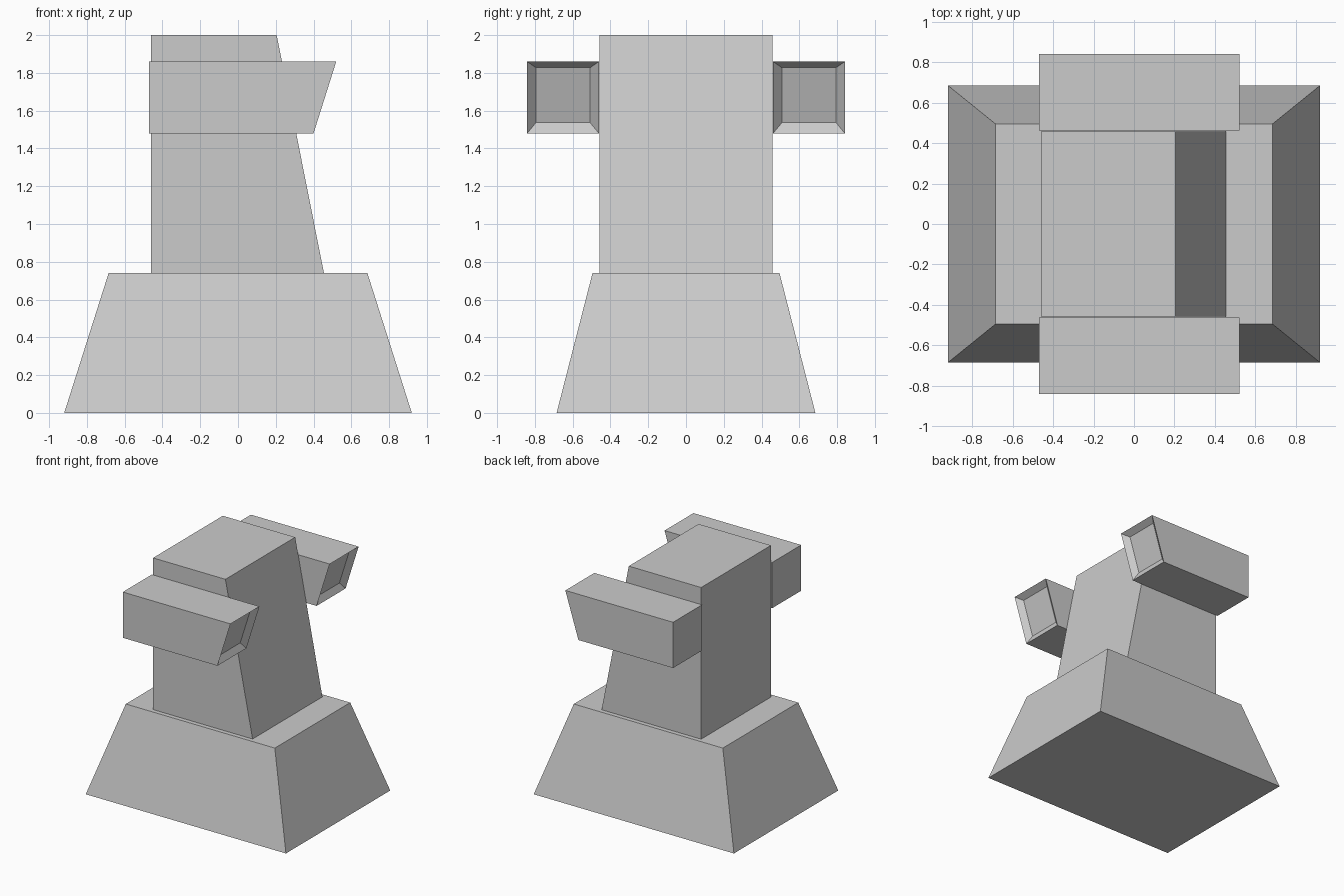
import bpy, bmesh

if "Cube" in bpy.data.objects:
    bpy.data.objects.remove(bpy.data.objects["Cube"])


def block(name, bottom, top, y_offset=0.0):
    """Six-sided block from two rectangles, each (x0, x1, half_depth, z)."""
    bm = bmesh.new()
    rings = []
    for x0, x1, hy, z in (bottom, top):
        corners = ((x0, -hy), (x1, -hy), (x1, hy), (x0, hy))
        rings.append([bm.verts.new((x, y + y_offset, z)) for x, y in corners])
    lo, hi = rings
    bm.faces.new(lo[::-1])
    bm.faces.new(hi)
    for i in range(4):
        j = (i + 1) % 4
        bm.faces.new((lo[i], lo[j], hi[j], hi[i]))
    bm.normal_update()
    mesh = bpy.data.meshes.new(name)
    obj = bpy.data.objects.new(name, mesh)
    bpy.context.collection.objects.link(obj)
    return obj, bm


def finish(obj, bm):
    bm.to_mesh(obj.data)
    bm.free()


# Tapered pedestal
finish(*block("base", (-0.92, 0.92, 0.685, 0.0), (-0.685, 0.685, 0.495, 0.74)))

# Upright tower with one sloping side
finish(*block("tower", (-0.46, 0.455, 0.458, 0.74), (-0.46, 0.205, 0.458, 2.0)))

# Side arms, with a shallow dished recess in the slanted end
for side, sign in (("front", -1), ("back", 1)):
    arm, bm = block(side + "_arm", (-0.47, 0.40, 0.19, 1.48),
                    (-0.47, 0.52, 0.19, 1.86), sign * 0.651)
    end = max(bm.faces, key=lambda f: f.normal.x)
    bmesh.ops.inset_region(bm, faces=[end], thickness=0.047, depth=-0.04,
                           use_even_offset=True)
    finish(arm, bm)
